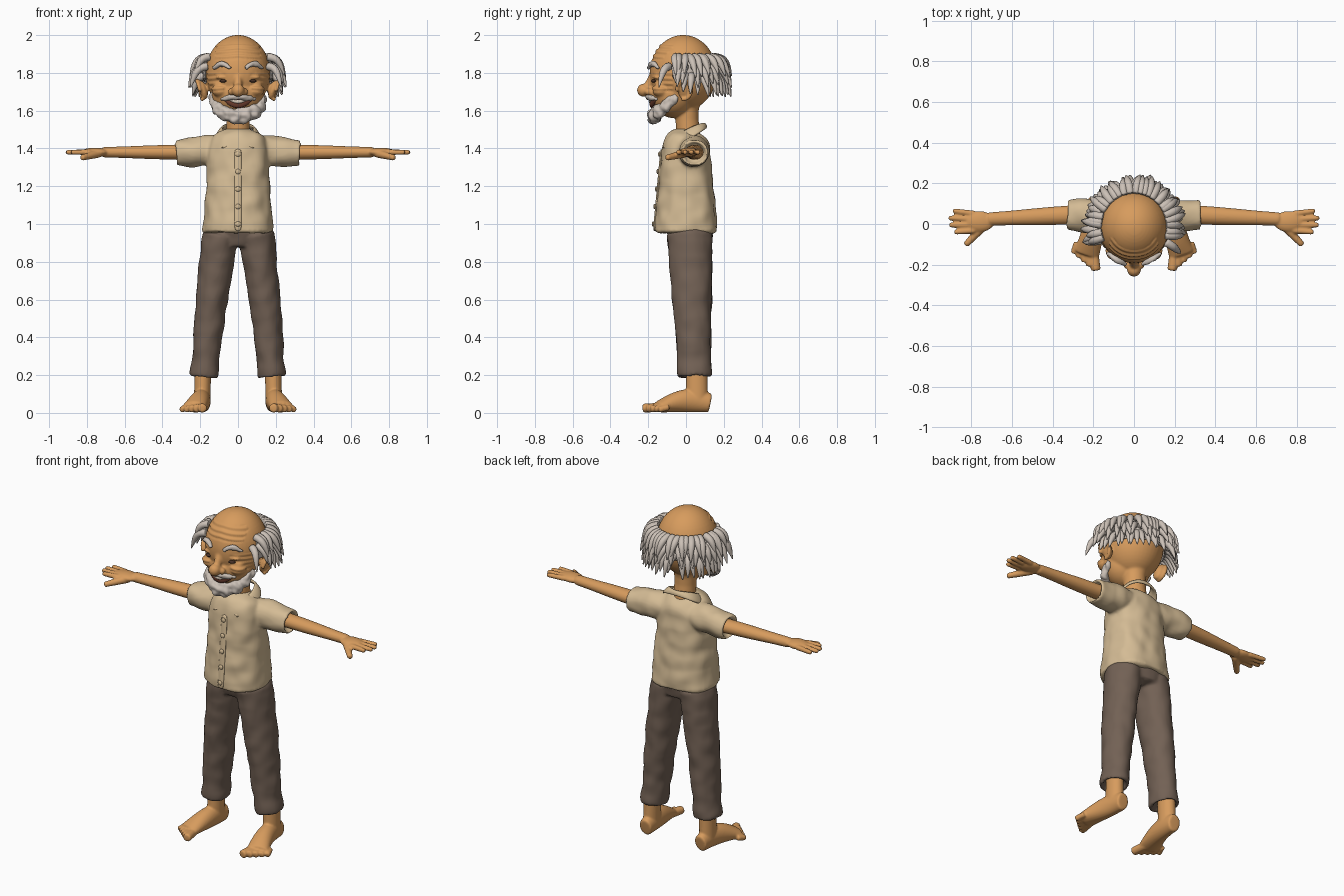
import bpy, bmesh, math, random
from mathutils import Vector, Matrix, Euler, noise
from math import sin, cos, pi, sqrt, radians

default_cube = bpy.data.objects.get("Cube")
if default_cube:
    bpy.data.objects.remove(default_cube, do_unlink=True)
random.seed(4)
SIDES = (("left", 1), ("right", -1))
UP, ACROSS, DEEP = Vector((0, 0, 1)), Vector((1, 0, 0)), Vector((0, 1, 0))


def material(name, red, green, blue):
    mat = bpy.data.materials.new(name)
    mat.use_nodes = True
    colour = (red, green, blue, 1)
    mat.diffuse_color = colour
    mat.node_tree.nodes["Principled BSDF"].inputs["Base Color"].default_value = colour
    return mat


SKIN = material("warm skin", .68, .33, .11)
HAIR = material("pale grey hair", .6, .53, .47)
SHIRT = material("cream cloth", .66, .5, .3)
TROUSER = material("brown cloth", .17, .12, .09)
MOUTH = material("dark mouth", .16, .05, .03)
TEETH = material("ivory teeth", .7, .6, .5)
EYE = material("dark eye", .06, .03, .02)


def steps(count, first=0, last=1):
    """Evenly spaced values from first to last."""
    return [first + (last - first) * i / (count - 1) for i in range(count)]


def tube(bm, rows, sides=12, ref=None, power=2, hollow=False):
    """Loft of rows (x, y, z, side radius, other radius) along their own path."""
    rows = [Vector((*row[:4], row[-1])) for row in rows]
    # Extra rings keep the ends from rounding away
    rows.insert(1, rows[0] + (rows[1] - rows[0]) * .1)
    rows.insert(-1, rows[-1] + (rows[-2] - rows[-1]) * .1)
    points = [Vector(row[:3]) for row in rows]
    if hollow:
        mouth, inward = points[-1], (points[-2] - points[-1]).normalized() * .04
        for place, scale in ((mouth, .8), (mouth + inward, .95)):
            points.append(place)
            rows.append(Vector((*place, *[radius * scale for radius in rows[-1][3:]])))
    if ref is None:
        along = points[-1] - points[0]
        ref = DEEP if abs(along.z) > along.length * .7 else UP
    rings, previous = [], None
    for i, row in enumerate(rows):
        ahead = points[min(i + 1, len(rows) - 1)] - points[max(i - 1, 0)]
        if previous and ahead.dot(previous) < 0:
            ahead.negate()
        previous = ahead
        u = ahead.cross(ref).normalized()
        v = u.cross(ahead).normalized()
        ring = []
        for angle in steps(sides + 1, 0, math.tau)[:-1]:
            a, b = [math.copysign(abs(c) ** (2 / power), c) for c in (cos(angle), sin(angle))]
            ring.append(bm.verts.new(points[i] + u * a * row[3] + v * b * row[4]))
        rings.append(ring)
    for low, high in zip(rings, rings[1:]):
        for k in range(sides):
            bm.faces.new((low[k - 1], low[k], high[k], high[k - 1]))
    bm.faces.new(rings[0])
    bm.faces.new(rings[-1])


def ball(bm, place, size, turn=(0, 0, 0)):
    matrix = Matrix.LocRotScale(Vector(place), Euler(turn), Vector(size))
    bmesh.ops.create_uvsphere(bm, u_segments=20, v_segments=14, radius=1, matrix=matrix)


def finish(name, bm, mat, voxel=0, sculpt=None, thick=0, levels=1):
    """Make one smooth object, fused when a voxel size is given."""
    bmesh.ops.recalc_face_normals(bm, faces=bm.faces)
    mesh = bpy.data.meshes.new(name)
    bm.to_mesh(mesh)
    bm.free()
    obj = bpy.data.objects.new(name, mesh)
    bpy.context.collection.objects.link(obj)
    if thick:
        solid = obj.modifiers.new("thickness", "SOLIDIFY")
        solid.thickness, solid.offset = thick, 0
    obj.modifiers.new("round", "SUBSURF").levels = levels
    if voxel:
        fuse = obj.modifiers.new("fuse", "REMESH")
        fuse.mode, fuse.voxel_size = "VOXEL", voxel
        obj.modifiers.new("relax", "SMOOTH").iterations = 3
    graph = bpy.context.evaluated_depsgraph_get()
    mesh = bpy.data.meshes.new_from_object(obj.evaluated_get(graph))
    obj.modifiers.clear()
    obj.data = mesh
    if sculpt:
        moves = [vert.normal * sculpt(vert.co) for vert in mesh.vertices]
        for vert, move in zip(mesh.vertices, moves):
            vert.co += move
    mesh.materials.clear()
    mesh.materials.append(mat)
    mesh.shade_smooth()


def crumple(amount, density):
    return lambda p: amount * noise.noise(p * density)


# Shirt: flared body, domed shoulders and open sleeves
def shirt_depth(z):
    return .13 + .09 * (1.4 - z)


bm = bmesh.new()
body = [(0, 0, z, .165 + .13 * (1.4 - z) ** 2, shirt_depth(z)) for z in steps(6, .95, 1.4)]
dome = [(0, .03 * sin(a), 1.4 + .1 * sin(a), .168 * cos(a), .13 * cos(a)) for a in steps(4, .4, 1.15)]
tube(bm, body + dome, 20, power=2.4)
for side, s in SIDES:
    tube(bm, [(s * .05, .03, 1.4, .07), (s * .17, .04, 1.385, .09), (s * .33, .045, 1.375, .075, .07)],
         16, hollow=True)
finish("shirt", bm, SHIRT, .009, crumple(.009, 13), levels=2)

# Button strip and buttons
bm = bmesh.new()
tube(bm, [(0, .002 - shirt_depth(z), z, .02, .008) for z in (.96, 1.4)])
finish("button_strip", bm, SHIRT)
bm = bmesh.new()
for z in steps(5, 1, 1.37):
    ball(bm, (0, -.008 - shirt_depth(z), z), (.014, .007, .014))
finish("buttons", bm, SHIRT, levels=0)

# Folded collar with two front points
bm = bmesh.new()
edges = []
for a in steps(29, -3.05, 3.05):
    front = (1 - cos(a)) / 2
    z = 1.537 - .08 * front ** 1.5
    fold, depth = a * .83, .1 + .08 * front
    edges.append((bm.verts.new((.08 * sin(a), .01 + .085 * cos(a), z)),
                  bm.verts.new((.125 * sin(fold), .01 + depth * cos(fold), z - .03 * (1 + front)))))
for a, b in zip(edges, edges[1:]):
    bm.faces.new((a[0], a[1], b[1], b[0]))
finish("collar", bm, SHIRT, thick=.016)

# Trousers: hips and two tapering legs with turned cuffs
bm = bmesh.new()
tube(bm, [(0, .02, 1, .18, .13), (0, .03, .88, .17, .11)], 20)
for side, s in SIDES:
    leg = []
    for t in steps(17):
        cuff = 1.08 if t > .93 else 1
        leg.append((s * (.09 + .09 * t ** .8), .02 + .025 * t, .95 - .76 * t,
                    (.1 - .03 * t) * cuff, (.125 - .04 * t) * cuff))
    tube(bm, leg, 16, hollow=True)
finish("trousers", bm, TROUSER, .009, crumple(.008, 12))

for side, s in SIDES:
    # Arm, palm, fingers and thumb
    bm = bmesh.new()
    tube(bm, [(s * x, .06 - .05 * x, 1.38, width, width * .85)
              for x, width in ((.26, .05), (.45, .046), (.6, .037), (.72, .034))])
    ball(bm, (s * .76, .012, 1.38), (.075, .053, .024))
    for k in range(4):
        y = .05 - .027 * k
        reach = .915 - .012 * (k - 1.4) ** 2
        tube(bm, [(s * .78, y, 1.38, .016), (s * reach, y * 1.3, 1.38, .013)])
    tube(bm, [(s * .73, 0, 1.375, .024), (s * .83, -.105, 1.35, .016)])
    finish(side + "_arm", bm, SKIN, .006, levels=2)

    # Bare foot turned outward, with five toes
    bm = bmesh.new()
    tube(bm, [(s * .185, .057, .27, .045, .057), (s * .19, .057, .04, .046, .062)])
    sole = []
    for t in steps(6):
        height = .03 + .036 * sin(pi * (.2 + .8 * t))
        sole.append((s * (.185 + .05 * t * t), .13 - .28 * t, height, .04 + .027 * t, height))
    tube(bm, sole)
    for t in steps(5):
        size = .025 - .008 * t
        tube(bm, [(s * (.2 + .08 * t), -.13 + .04 * t, .03, size),
                  (s * (.187 + .11 * t), -.23 + .085 * t, size, size)])
    finish(side + "_foot", bm, SKIN, .006, levels=2)

# Head, neck, nose, cheeks and ears
CENTRE, RADII = Vector((0, -.015, 1.8)), Vector((.175, .182, .202))


def skull_ring(z):
    return sqrt(1 - ((z - CENTRE.z) / RADII.z) ** 2)


def face_y(x, z):
    return CENTRE.y - RADII.y * sqrt(skull_ring(z) ** 2 - (x / RADII.x) ** 2)


def wrinkles(p):
    forehead = abs(p.z - 1.91) < .04 and abs(p.x) < .12
    temple = abs(p.x) > .07 and abs(p.z - 1.75) < .05
    return .003 * sin(230 * p.z + 20 * abs(p.x)) if p.y < -.07 and (forehead or temple) else 0


bm = bmesh.new()
ball(bm, CENTRE, RADII)
ball(bm, (0, -.065, 1.69), (.143, .125, .13))
tube(bm, [(0, .02, 1.4, .07), (0, .01, 1.5, .065), (0, 0, 1.6, .062), (0, .01, 1.7, .09)])
tube(bm, [(0, -.17, 1.8, .018), (0, -.21, 1.71, .025)])
ball(bm, (0, -.225, 1.708), (.035, .035, .035))
for side, s in SIDES:
    ball(bm, (s * .033, -.2, 1.7), (.02, .02, .02))
    ball(bm, (s * .09, -.13, 1.71), (.05, .05, .04))
    ball(bm, (s * .083, -.15, 1.78), (.035, .025, .012))
    ball(bm, (s * .185, -.01, 1.71), (.022, .036, .052), (0, s * .3, 0))
    tube(bm, [(s * (.203 + .014 * sin(a)), .04 * cos(a) - .01, 1.71 + .052 * sin(a), .011)
              for a in steps(11, -2, 3.3)], ref=ACROSS)
finish("head", bm, SKIN, .007, wrinkles)

# Eyes and arched brows
for side, s in SIDES:
    bm = bmesh.new()
    ball(bm, (s * .08, face_y(.08, 1.757), 1.757), (.02, .011, .008), (0, 0, s * .45))
    finish(side + "_eye", bm, EYE, levels=0)
    bm = bmesh.new()
    brow = []
    for t in steps(5, -1, 1):
        x, z = .085 + .045 * t, 1.85 - .026 * t * t
        brow.append((s * x, face_y(x, z) - .008, z, .016 - .008 * t * t))
    tube(bm, brow)
    finish(side + "_brow", bm, HAIR, sculpt=crumple(.006, 60))

# Smiling mouth, teeth, moustache and beard follow arcs across the face
ARC = steps(9, -1, 1)
bm = bmesh.new()
tube(bm, [(.068 * t, .02 * t * t - .182, 1.637 + .022 * t * t, .012, .025 - .015 * t * t) for t in ARC])
finish("mouth", bm, MOUTH)
bm = bmesh.new()
tube(bm, [(.048 * t, .01 * t * t - .19, 1.647 + .02 * t * t, .008, .01) for t in ARC])
finish("teeth", bm, TEETH)
bm = bmesh.new()
tube(bm, [(.09 * t, .045 * t * t - .2, 1.677 - .016 * abs(t), .017 - .012 * t ** 4) for t in ARC])
finish("moustache", bm, HAIR, sculpt=crumple(.006, 50))
bm = bmesh.new()
tube(bm, [(.14 * sin(t * pi / 2), -.045 - .13 * cos(t * pi / 2), 1.57 + .115 * t * t,
           .036 - .022 * t * t, .042 - .02 * t * t) for t in ARC])
ball(bm, (0, -.17, 1.56), (.06, .035, .032))
finish("beard", bm, HAIR, .007, crumple(.012, 33))

# Hair: a close band round the back of the skull, covered in curling tufts
bm = bmesh.new()
ball(bm, CENTRE, RADII * 1.06)
outside = []
for face in bm.faces:
    middle = face.calc_center_median()
    if abs(middle.z - 1.83) > .07 or middle.y < -.06:
        outside.append(face)
bmesh.ops.delete(bm, context="FACES", geom=outside)
finish("hair_band", bm, HAIR, thick=.012)
bm = bmesh.new()
for row, spread in enumerate((106, 112, 84)):
    z = 1.885 - .05 * row
    for angle in steps(25, -spread, spread):
        angle = radians(angle + random.uniform(-3, 3))
        out = Vector((sin(angle), cos(angle), 0))
        beside = out.cross(UP)
        root = CENTRE + out * RADII * skull_ring(z)
        root.z = z
        size = random.uniform(.85, 1.15)
        sway = beside * random.uniform(-.025, .025)
        tuft = []
        for t in steps(5):
            place = root + (out * (.09 - .012 * row) * t ** .6 - UP * .1 * t * t) * size + sway * t
            tuft.append((*place, .024 - .021 * t ** 3))
        tube(bm, tuft, 7, ref=beside)
finish("hair_tufts", bm, HAIR, levels=1)
